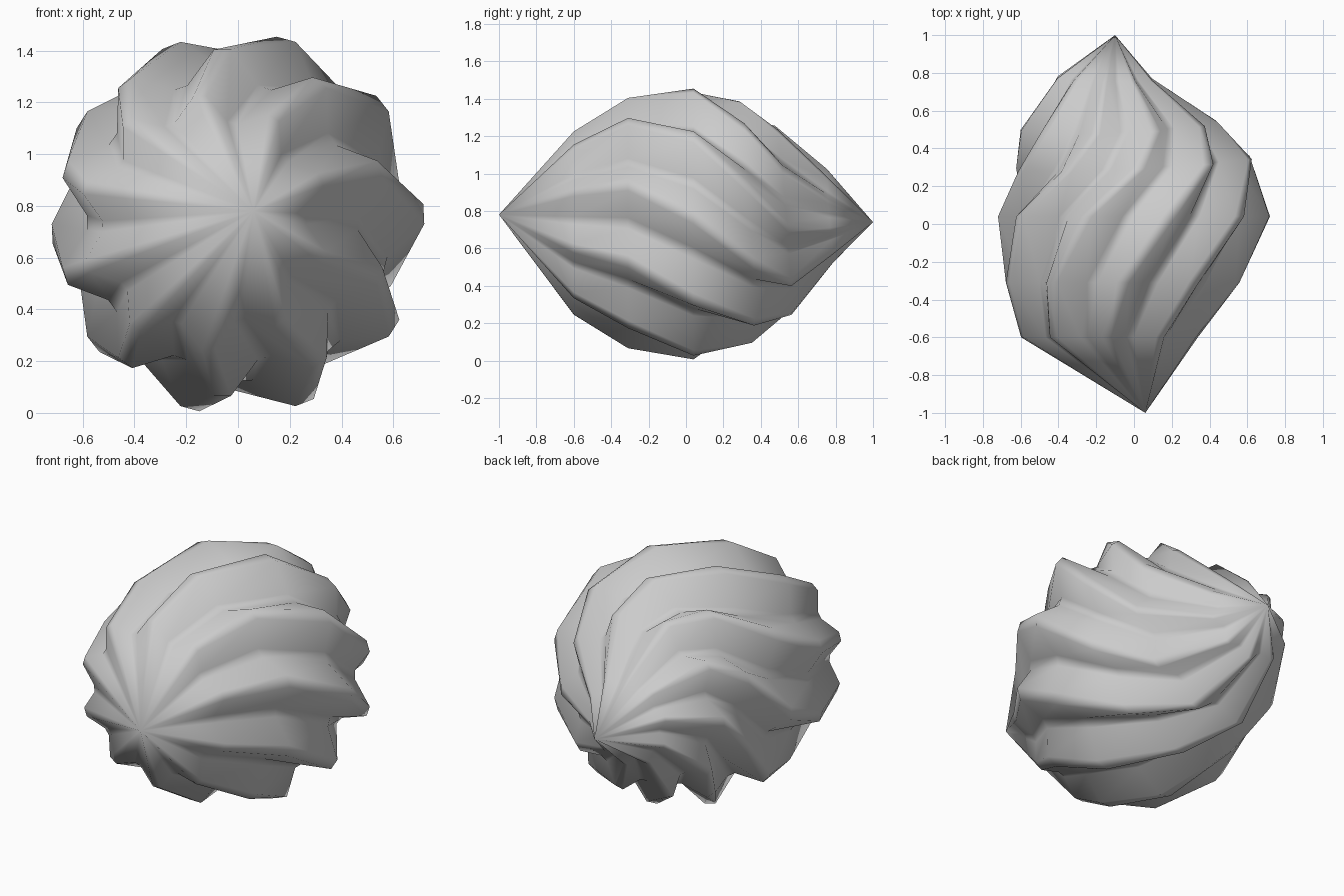
import bpy, bmesh, math

if "Cube" in bpy.data.objects:
    bpy.data.objects.remove(bpy.data.objects["Cube"])

LOBES = 10
VALLEY = 0.82
# Each lobe: a narrow flat crest, then a narrow flat valley (degrees, radius factor)
LOBE = [(-3, 1.0), (3, 1.0), (15, VALLEY), (21, VALLEY)]

# Ring: centre x, y, z, crest radius in x, in z, crest angle, lean of y with x, with z
rings = [
    (-0.13, -0.60, 0.735, 0.48, 0.49, 56, 0.0, 0.0),
    (-0.06, -0.31, 0.735, 0.64, 0.67, 54, 0.0, 0.0),
    (0.00, 0.04, 0.73, 0.72, 0.74, 39, 0.0, 0.0),
    (0.00, 0.32, 0.74, 0.64, 0.645, 16, 0.05, -0.05),
    (-0.08, 0.52, 0.75, 0.52, 0.515, -4, 0.04, -0.08),
    (-0.155, 0.77, 0.775, 0.26, 0.25, -18, -0.02, -0.07),
]

bm = bmesh.new()
front_tip = bm.verts.new((0.06, -1, 0.78))
back_tip = bm.verts.new((-0.10, 1, 0.74))

# Lobed rings, twisting along y
loops = []
for cx, cy, cz, rx, rz, turn, lean_x, lean_z in rings:
    loop = []
    for i in range(LOBES):
        for offset, k in LOBE:
            a = math.radians(turn + i * 360 / LOBES + offset)
            dx, dz = k * rx * math.cos(a), k * rz * math.sin(a)
            loop.append(bm.verts.new((cx + dx, cy + lean_x * dx + lean_z * dz, cz + dz)))
    loops.append(loop)

# Skin the rings and close to the pointed tips
n = len(loops[0])
for i in range(n):
    j = (i + 1) % n
    bm.faces.new((front_tip, loops[0][i], loops[0][j]))
    bm.faces.new((back_tip, loops[-1][j], loops[-1][i]))
    for a, b in zip(loops, loops[1:]):
        bm.faces.new((a[i], b[i], b[j], a[j]))
bmesh.ops.recalc_face_normals(bm, faces=bm.faces[:])
for f in bm.faces:
    f.smooth = True

mesh = bpy.data.meshes.new("twisted_shell")
bm.to_mesh(mesh)
bm.free()
shell = bpy.data.objects.new("twisted_shell", mesh)
bpy.context.collection.objects.link(shell)
